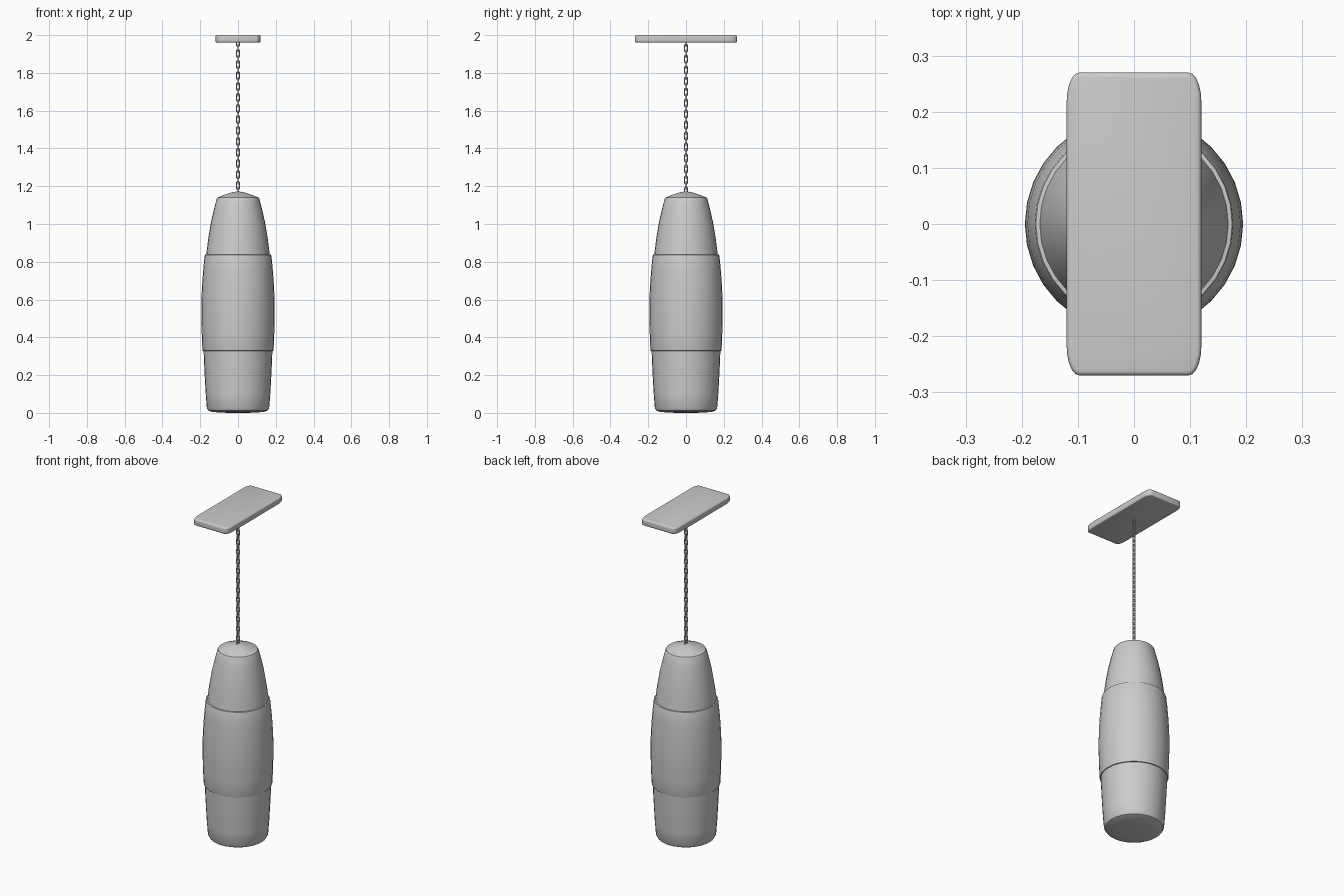
import bpy, bmesh, math
from mathutils import Vector

if "Cube" in bpy.data.objects:
    bpy.data.objects.remove(bpy.data.objects["Cube"])


def make_object(name, bm, angle=35):
    bmesh.ops.recalc_face_normals(bm, faces=bm.faces)
    mesh = bpy.data.meshes.new(name)
    bm.to_mesh(mesh)
    bm.free()
    ob = bpy.data.objects.new(name, mesh)
    bpy.context.collection.objects.link(ob)
    bpy.ops.object.select_all(action='DESELECT')
    ob.select_set(True)
    bpy.context.view_layer.objects.active = ob
    bpy.ops.object.shade_smooth_by_angle(angle=math.radians(angle))
    return ob


def lathe(name, profile, sides=32):
    """Spin (radius, z) points around the z axis."""
    bm = bmesh.new()
    verts = [bm.verts.new((r, 0, z)) for r, z in profile]
    edges = [bm.edges.new(p) for p in zip(verts, verts[1:])]
    bmesh.ops.spin(bm, geom=verts + edges, cent=(0, 0, 0), axis=(0, 0, 1),
                   angle=2 * math.pi, steps=sides, use_duplicate=False)
    bmesh.ops.remove_doubles(bm, verts=bm.verts, dist=1e-5)
    return make_object(name, bm)


# bag: rounded base, raised middle sleeve, tapered shoulder, conical cap
lathe("punching_bag", [
    (0, 0.0), (0.09, 0.001), (0.14, 0.006), (0.158, 0.013), (0.165, 0.025),
    (0.171, 0.10), (0.176, 0.19), (0.180, 0.27), (0.182, 0.328),
    (0.187, 0.329), (0.1885, 0.334), (0.192, 0.42), (0.1945, 0.52),
    (0.1935, 0.60), (0.190, 0.68), (0.184, 0.76), (0.177, 0.832),
    (0.175, 0.837), (0.168, 0.838), (0.158, 0.92), (0.143, 1.01),
    (0.127, 1.08), (0.113, 1.133), (0.109, 1.140),
    (0.075, 1.154), (0.035, 1.167), (0, 1.173)])

# ceiling plate: rounded block, bevelled before stretching
bm = bmesh.new()
bmesh.ops.create_cube(bm, size=1)
upright = [e for e in bm.edges
           if abs(e.verts[0].co.z - e.verts[1].co.z) > 0.5]
bmesh.ops.bevel(bm, geom=upright, offset=0.095, segments=5, profile=0.5,
                affect='EDGES')
bmesh.ops.scale(bm, vec=Vector((0.24, 0.54, 0.039)), verts=bm.verts)
rims = [e for e in bm.edges if abs(e.verts[0].co.z - e.verts[1].co.z) < 1e-5]
bmesh.ops.bevel(bm, geom=rims, offset=0.008, segments=3, profile=0.5,
                affect='EDGES')
bmesh.ops.translate(bm, vec=(0, 0, 1.9805), verts=bm.verts)
make_object("ceiling_plate", bm)


def add_link(bm, z, turned, half=0.012, radius=0.0085, wire=0.0034):
    """Add one stadium-shaped chain link in the xz or yz plane."""
    n, sides = 12, 6
    rings = []
    for i in range(n):
        a = 2 * math.pi * (i + 0.5) / n
        out = Vector((math.cos(a), 0, math.sin(a)))
        centre = out * radius + Vector((0, 0, math.copysign(half, out.z)))
        ring = []
        for j in range(sides):
            b = 2 * math.pi * j / sides
            p = centre + wire * (out * math.cos(b) + Vector((0, math.sin(b), 0)))
            x, y = (p.y, p.x) if turned else (p.x, p.y)
            ring.append(bm.verts.new((x, y, p.z + z)))
        rings.append(ring)
    for i in range(n):
        a, b = rings[i], rings[(i + 1) % n]
        for j in range(sides):
            k = (j + 1) % sides
            bm.faces.new((a[j], b[j], b[k], a[k]))


# hanging chain of alternating links
bm = bmesh.new()
count, bottom, top = 28, 1.175, 1.96
for i in range(count):
    add_link(bm, bottom + (top - bottom) * i / (count - 1), i % 2 == 0)
make_object("hanging_chain", bm, 70)
